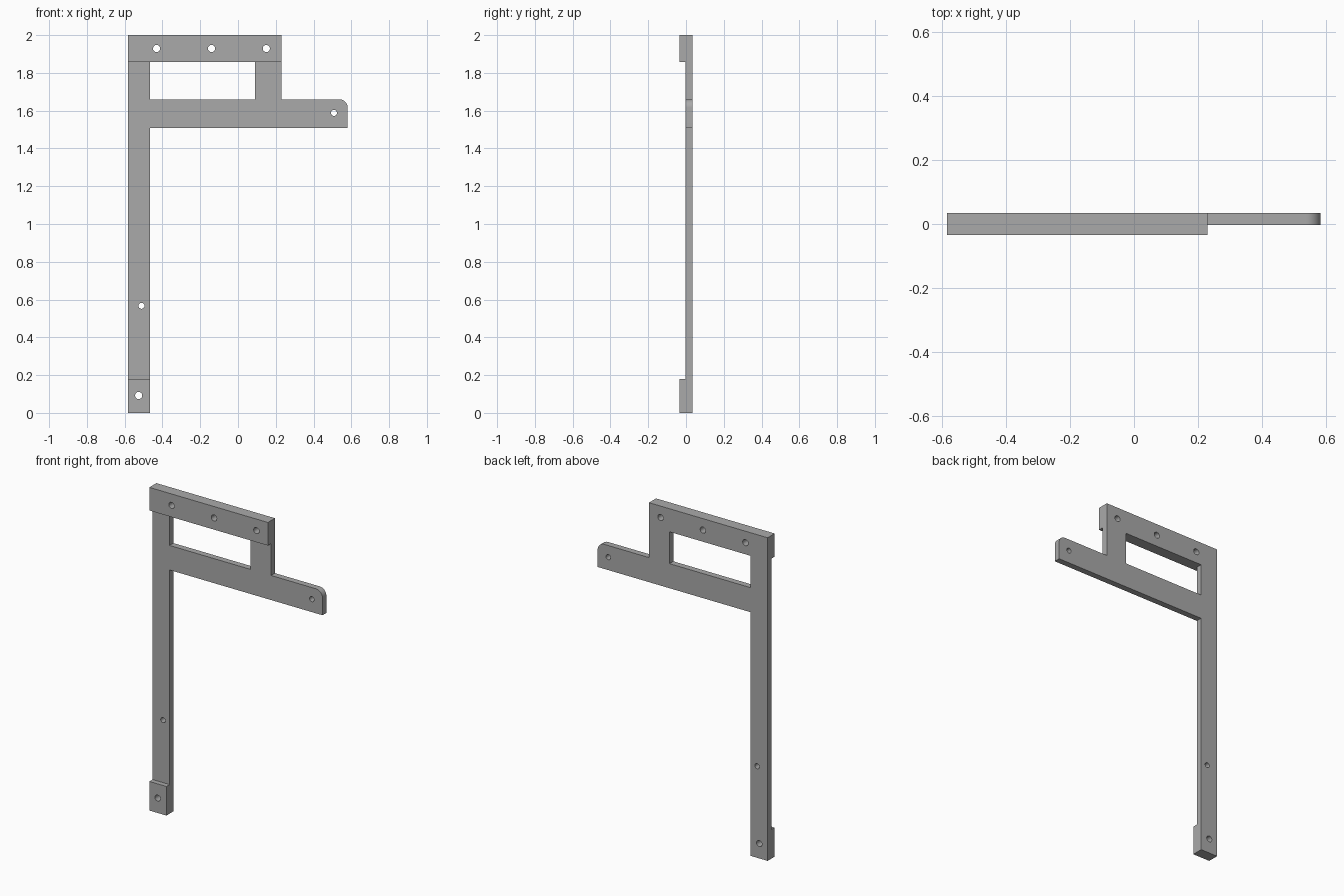
import bpy, bmesh, math

cube = bpy.data.objects.get("Cube")
if cube:
    bpy.data.objects.remove(cube, do_unlink=True)

BACK, FRONT, FACE = 0.0345, -0.0345, -0.0035   # depth of the back, pads and thin plate
LEFT, POST, END = -0.583, -0.466, 0.581        # post edges and arm tip
PAD_LOW, PAD_TOP = 0.18, 1.857                 # limits of the recessed front
ARM_LOW, ARM_TOP = 1.508, 1.66

grey = bpy.data.materials.new("plain grey")
grey.use_nodes = True
colour = (0.4, 0.4, 0.4, 1)
grey.diffuse_color = colour
grey.node_tree.nodes["Principled BSDF"].inputs["Base Color"].default_value = colour


def prism(name, outline, y0, y1):
    """Extrude an x-z outline from y0 to y1."""
    bm = bmesh.new()
    face = bm.faces.new([bm.verts.new((x, y0, z)) for x, z in outline])
    new = bmesh.ops.extrude_face_region(bm, geom=[face])["geom"]
    verts = [v for v in new if isinstance(v, bmesh.types.BMVert)]
    bmesh.ops.translate(bm, verts=verts, vec=(0, y1 - y0, 0))
    bmesh.ops.recalc_face_normals(bm, faces=bm.faces)
    mesh = bpy.data.meshes.new(name)
    bm.to_mesh(mesh)
    bm.free()
    mesh.materials.append(grey)
    obj = bpy.data.objects.new(name, mesh)
    bpy.context.collection.objects.link(obj)
    return obj


def rect(x0, x1, z0, z1):
    return [(x0, z0), (x1, z0), (x1, z1), (x0, z1)]


def arc(x, z, r, start, end, steps):
    angles = [math.radians(start + (end - start) * i / steps) for i in range(steps + 1)]
    return [(x + r * math.cos(a), z + r * math.sin(a)) for a in angles]


def cut(target, cutter):
    mod = target.modifiers.new(cutter.name, "BOOLEAN")
    mod.operation, mod.solver, mod.object = "DIFFERENCE", "EXACT", cutter
    bpy.context.view_layer.objects.active = target
    bpy.ops.object.modifier_apply(modifier=mod.name)
    bpy.data.objects.remove(cutter, do_unlink=True)


# Bracket silhouette: post, head and arm with a rounded upper tip
R = 0.045
outline = [(LEFT, 0), (POST, 0), (POST, ARM_LOW), (END, ARM_LOW)]
outline += arc(END - R, ARM_TOP - R, R, 0, 90, 10)
outline += [(0.229, ARM_TOP), (0.229, 2), (LEFT, 2)]
bracket = prism("bracket", outline, FRONT, BACK)

# Recessed front, leaving thick pads at the head and foot
cut(bracket, prism("recess", rect(-1, 1, PAD_LOW, PAD_TOP), -0.2, FACE))

# Window between head and arm
cut(bracket, prism("window", rect(POST, 0.089, ARM_TOP, PAD_TOP), -0.2, 0.2))

# Screw holes: x, z, radius
holes = [(-0.431, 1.929, 0.019), (-0.14, 1.929, 0.019), (0.15, 1.929, 0.019),
         (0.508, 1.588, 0.016), (-0.511, 0.567, 0.016), (-0.526, 0.092, 0.019)]
for x, z, r in holes:
    cut(bracket, prism("hole", arc(x, z, r, 0, 360, 24)[:-1], -0.2, 0.2))

# Smooth the rounded tip and hole walls only
bpy.ops.object.select_all(action="DESELECT")
bracket.select_set(True)
bpy.context.view_layer.objects.active = bracket
bpy.ops.object.shade_smooth_by_angle(angle=math.radians(30))
